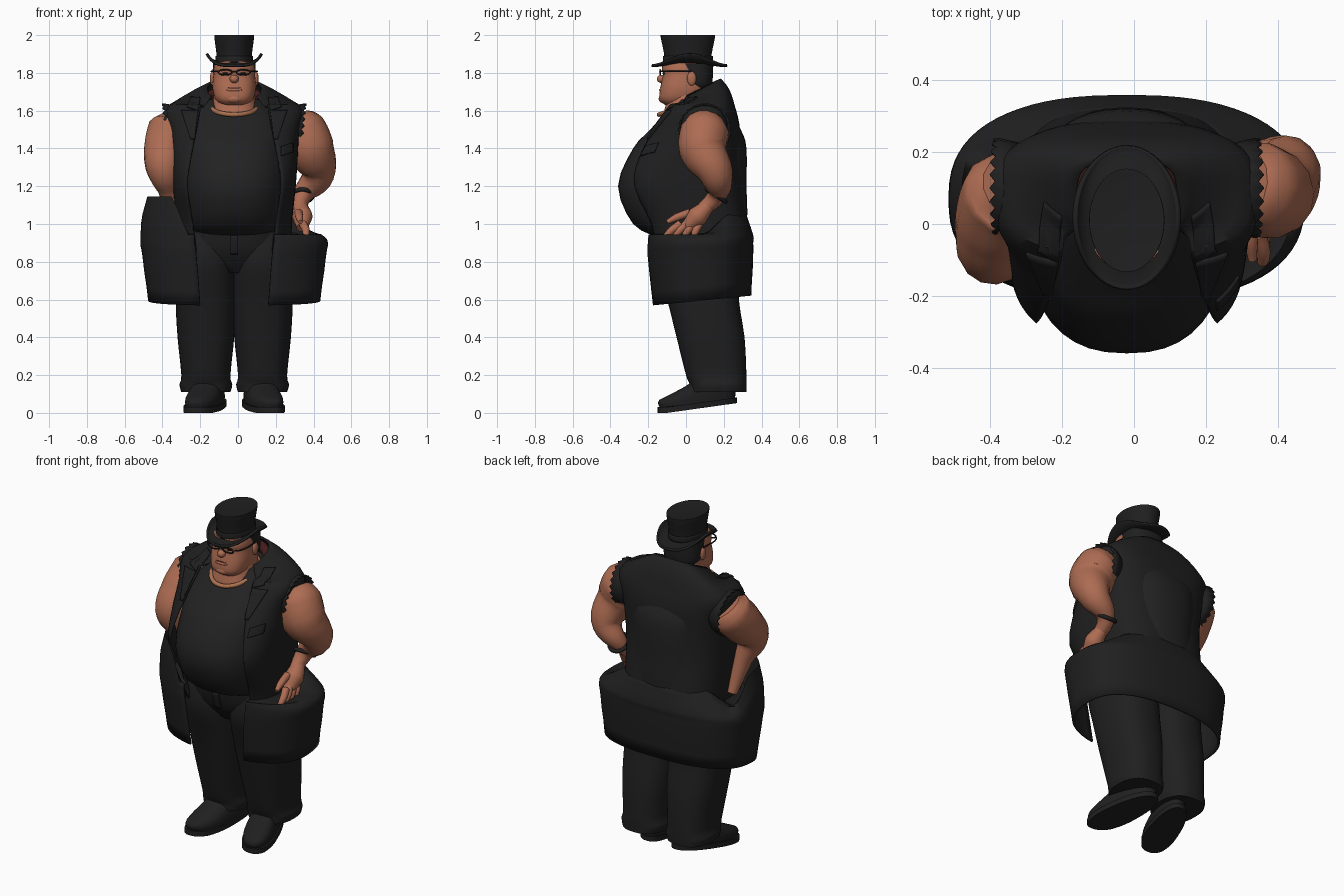
import bpy, bmesh, math
from mathutils import Vector
from mathutils.bvhtree import BVHTree

cube = bpy.data.objects.get("Cube")
if cube:
    bpy.data.objects.remove(cube, do_unlink=True)


def material(name, *rgb):
    m = bpy.data.materials.new(name)
    m.use_nodes = True
    m.diffuse_color = (*rgb, 1)
    bsdf = m.node_tree.nodes["Principled BSDF"]
    bsdf.inputs["Base Color"].default_value = (*rgb, 1)
    bsdf.inputs["Roughness"].default_value = .8
    return m


COAT = material("coat black", .014, .014, .014)
SHIRT = material("shirt black", .016, .016, .017)
SKIN = material("skin", .42, .15, .085)
RED = material("dark red", .06, .012, .012)
CHAIN = material("chain bronze", .42, .17, .08)
MID = -.02  # body centre line
SIDES = ((1, "left"), (-1, "right"))


def finish(ob, mat):
    ob.data.materials.clear()
    ob.data.materials.append(mat)
    bpy.ops.object.select_all(action='DESELECT')
    ob.select_set(True)
    bpy.context.view_layer.objects.active = ob
    bpy.ops.object.shade_smooth_by_angle(angle=math.radians(50))
    return ob


def from_bmesh(name, bm, mat, thick=0):
    bmesh.ops.recalc_face_normals(bm, faces=bm.faces)
    me = bpy.data.meshes.new(name)
    bm.to_mesh(me)
    bm.free()
    ob = bpy.data.objects.new(name, me)
    bpy.context.collection.objects.link(ob)
    if thick:
        mod = ob.modifiers.new("thickness", 'SOLIDIFY')
        mod.thickness, mod.offset = thick, 0
    return finish(ob, mat)


def power(value, exponent):
    return math.copysign(abs(value) ** exponent, value)


def clamp(value, low=0):
    return max(low, min(1, value))


def refine(rows, steps=3):
    """Ease between sparse sections with a smooth spline."""
    result = []
    for i in range(len(rows) - 1):
        before, after = rows[max(i - 1, 0)], rows[min(i + 2, len(rows) - 1)]
        for k in range(steps):
            t = k / steps
            result.append([b + t / 2 * (c - a + t * (2*a - 5*b + 4*c - d + t * (3*b - a - 3*c + d)))
                           for a, b, c, d in zip(before, rows[i], rows[i + 1], after)])
    return result + [rows[-1]]


def loft(name, rows, mat, cx=MID, n=2.4, count=40, thick=0, warp=None):
    """Stack rounded sections (z, y centre, x radius, y radius[, half width of front opening])."""
    bm = bmesh.new()
    rings = []
    is_open = len(rows[0]) > 4
    for z, cy, rx, ry, *gap in refine(rows):
        start = math.asin(clamp((gap[0] / rx) ** (n / 2))) if gap else 0
        ring = []
        for i in range(count):
            t = start + (math.tau - 2 * start) * i / (count - 1 if gap else count)
            p = Vector((cx + rx * power(math.sin(t), 2 / n), cy - ry * power(math.cos(t), 2 / n), z))
            ring.append(bm.verts.new(warp(p) if warp else p))
        rings.append(ring)
    for low, high in zip(rings, rings[1:]):
        for i in range(count - 1 if is_open else count):
            j = (i + 1) % count
            bm.faces.new((low[i], low[j], high[j], high[i]))
    if not is_open and not thick:
        bm.faces.new(rings[0])
        bm.faces.new(rings[-1])
    return from_bmesh(name, bm, mat, thick)


def tube(name, pts, mat, cyclic=False):
    """Round limb through (x, y, z, radius) points."""
    cu = bpy.data.curves.new(name, 'CURVE')
    cu.dimensions = '3D'
    cu.bevel_depth, cu.bevel_resolution, cu.resolution_u = 1, 5, 6
    cu.use_fill_caps = True
    spline = cu.splines.new('BEZIER')
    spline.bezier_points.add(len(pts) - 1)
    spline.use_cyclic_u = cyclic
    for bp, p in zip(spline.bezier_points, pts):
        bp.co, bp.radius = p[:3], p[3]
        bp.handle_left_type = bp.handle_right_type = 'AUTO'
    ob = bpy.data.objects.new(name, cu)
    bpy.context.collection.objects.link(ob)
    bpy.ops.object.select_all(action='DESELECT')
    ob.select_set(True)
    bpy.context.view_layer.objects.active = ob
    bpy.ops.object.convert(target='MESH')
    return finish(bpy.context.object, mat)


def blob(name, loc, size, mat):
    bm = bmesh.new()
    bmesh.ops.create_uvsphere(bm, u_segments=20, v_segments=12, radius=1)
    for v in bm.verts:
        v.co = Vector(loc) + Vector(a * b for a, b in zip(v.co, size))
    return from_bmesh(name, bm, mat)


def hoop(name, loc, rx, ry, thickness, mat, slope=0, upright=False):
    pts = []
    for i in range(12):
        t = math.tau * i / 12
        a, b = rx * math.cos(t), ry * math.sin(t)
        offset = (a, 0, b) if upright else (a, b, slope * b)
        pts.append((*(Vector(loc) + Vector(offset)), thickness))
    return tube(name, pts, mat, True)


def patch(name, corners, target):
    """Thin cloth panel laid on the front of a target, from four (x, z) corners."""
    tree = BVHTree.FromObject(target, bpy.context.evaluated_depsgraph_get())
    a, b, c, d = (Vector((MID + x, z)) for x, z in corners)
    bm = bmesh.new()
    bmesh.ops.create_grid(bm, x_segments=8, y_segments=8, size=.5)
    for v in bm.verts:
        p = a.lerp(b, v.co.x + .5).lerp(d.lerp(c, v.co.x + .5), v.co.y + .5)
        source = Vector((p.x, -.6, p.y))
        hit = tree.ray_cast(source, Vector((0, 1, 0)))[0] or tree.find_nearest(source)[0]
        v.co = (p.x, hit.y - .007, p.y)
    return from_bmesh(name, bm, COAT, .009)


# Shirt over the big belly, and the trousers
loft("shirt", [(.93, .05, .2, .2), (1, .02, .26, .3), (1.2, -.02, .28, .34), (1.4, .02, .28, .3),
               (1.5, .05, .28, .24), (1.66, .08, .17, .12)], SHIRT)
hips = loft("trouser_hips", [(.74, .06, .2, .14), (.85, .06, .28, .22), (1, .05, .27, .24)], COAT)
patch("trouser_fly", [(-.02, .84), (.02, .84), (.02, .94), (-.02, .94)], hips)

for s, side in SIDES:
    loft(side + "_trouser_leg", [
        (.11, .17, .13, .15), (.15, .17, .14, .15), (.2, .16, .13, .16), (.4, .13, .15, .18),
        (.6, .09, .16, .19), (.8, .06, .15, .22), (.95, .06, .13, .2)], COAT, MID + s * .15, 2.5)

    # Shoes, toes turned out and heels lifted
    def place(p, s=s):
        x = p.x * (1 - .6 * max(0, p.y)) - .25 * (p.y - .1)
        return Vector((MID + s * (.14 + x), p.y, p.z + .14 * max(0, p.y + .1)))
    loft(side + "_shoe_sole", [(0, .06, .1, .21), (.03, .06, .1, .21)], COAT, 0, warp=place)
    loft(side + "_shoe", [(.03, .06, .09, .2), (.07, .06, .09, .2), (.12, .11, .08, .13),
                          (.15, .14, .08, .1)], COAT, 0, warp=place)


# Sleeveless coat body, open at the front, its collar standing at the nape
def collar_tilt(p):
    return Vector((p.x, p.y, p.z + .5 * (p.y - .17) * clamp((p.z - 1.63) / .09)))


coat = loft("coat_body", [
    (.84, .08, .3, .26, .2), (1, .05, .3, .27, .22), (1.2, -.02, .32, .31, .25),
    (1.35, 0, .33, .28, .23), (1.5, .05, .34, .23, .2), (1.6, .08, .36, .18, .18),
    (1.68, .09, .27, .14, .17), (1.76, .08, .14, .1, .12)], COAT, MID, 3, 56, .012, collar_tilt)


# Flared skirt joined to the waist, one pocket pulled up by the right hand
def skirt_warp(p):
    if p.z < .65:
        p.z += .1 * (p.y + .17)
    if .89 < p.z < .95 and p.x < -.27:
        p.z += 4 * (p.z - .89) * clamp((-.27 - p.x) / .08) * clamp((.2 - p.y) / .12)
    elif p.z > .95:
        p.z = .93 + (p.z - .93) * clamp((p.y - .1) / .12, .1)
    return p


loft("coat_skirt", [(.57, .08, .45, .26, .18), (.83, .07, .48, .28, .2), (.9, .07, .49, .28, .21),
                    (.94, .07, .46, .28, .21), (1.06, .05, .3, .26, .21)],
     COAT, MID, 2.5, 64, .012, skirt_warp)
patch("left_breast_flap", [(.25, 1.36), (.31, 1.38), (.31, 1.43), (.25, 1.41)], coat)

for s, side in SIDES:
    # Notched lapels
    for name, pts in (("_lapel", [(.21, 1.45), (.23, 1.45), (.28, 1.6), (.19, 1.6)]),
                      ("_collar_wing", [(.19, 1.6), (.25, 1.62), (.23, 1.67), (.18, 1.67)])):
        patch(side + name, [(s * x, z) for x, z in pts], coat)

    # Ragged armhole edge
    bm = bmesh.new()
    inner, outer = [], []
    for i in range(44):
        y, z = math.cos(math.tau * i / 44), math.sin(math.tau * i / 44)
        edge = .355 + .015 * (i % 2) + .012 * z
        for ring, x, r in ((inner, .29, .12), (outer, edge, .135)):
            ring.append(bm.verts.new((MID + s * x, .1 + r * y, 1.5 + r * z)))
    for i in range(44):
        j = (i + 1) % 44
        bm.faces.new((inner[i], inner[j], outer[j], outer[i]))
    from_bmesh(side + "_torn_armhole", bm, COAT, .008)

# Bare arms: the left bends back, the right reaches into its pocket
tube("left_arm", [(.3, .11, 1.53, .1), (.34, .1, 1.49, .13), (.38, .09, 1.4, .13),
                  (.42, .16, 1.26, .09), (.34, .16, 1.15, .05), (.33, .05, 1.05, .03)], SKIN)
tube("right_arm", [(-.33, .1, 1.53, .1), (-.35, .08, 1.49, .13), (-.38, 0, 1.4, .12),
                   (-.39, -.07, 1.3, .1), (-.36, -.03, 1.17, .06), (-.34, .04, .98, .03)], SKIN)
hoop("left_wrist_band", (.34, .16, 1.15), .055, .05, .011, COAT, -.65)

# Left hand resting on the pocket
tube("left_palm", [(.33, .12, 1.1, .035), (.34, .06, 1.04, .055), (.34, 0, .98, .03)], SKIN)
for i, name in enumerate(("index", "middle", "ring", "little")):
    y, reach = .033 * i - .03, .095 - .02 * i
    tube(f"left_{name}_finger", [(.345, y, 1, .022), (.36, y - reach / 2, .965, .02),
                                 (.355, y - reach, .915, .012)], SKIN)
tube("left_thumb", [(.32, .02, 1.06, .022), (.325, -.05, 1.035, .02), (.33, -.1, 1.01, .012)], SKIN)

# Neck, shirt collar and chain
loft("neck", [(1.5, .03, .15, .14), (1.57, .015, .14, .135), (1.62, .01, .12, .12),
              (1.74, .03, .1, .11)], SKIN)
hoop("red_collar", (MID, .04, 1.625), .16, .155, .026, RED, .55)
hoop("neck_chain", (MID, 0, 1.625), .125, .143, .012, CHAIN, .32)

# Heavy-jawed head
loft("head", [(1.63, -.03, .07, .08), (1.66, -.03, .1, .11), (1.72, -.01, .115, .126),
              (1.79, 0, .11, .122), (1.82, 0, .11, .128), (1.86, 0, .1, .12)], SKIN, n=2.6)
loft("hair", [(1.72, .055, .095, .075), (1.75, .05, .113, .09), (1.85, .045, .113, .1)], COAT)
blob("nose", (MID, -.13, 1.768), (.024, .024, .022), SKIN)
blob("chin", (MID, -.115, 1.663), (.05, .03, .025), SKIN)
blob("lower_lip", (MID, -.13, 1.71), (.045, .012, .009), SKIN)
blob("mouth_line", (MID, -.132, 1.721), (.036, .006, .002), RED)
for s, side in SIDES:
    blob(side + "_ear", (MID + s * .115, .03, 1.77), (.014, .024, .038), SKIN)
    blob(side + "_eye", (MID + s * .045, -.113, 1.797), (.018, .012, .006), COAT)
    hoop(side + "_glasses_rim", (MID + s * .048, -.137, 1.803), .036, .014, .004, COAT, upright=True)
    tube(side + "_glasses_arm", [(MID + s * x, y, 1.808, .004) for x, y in
                                 ((.084, -.137), (.113, -.1), (.118, .03))], COAT)
tube("glasses_bridge", [(MID + x, -.138, 1.805, .004) for x in (-.014, .014)], COAT)

# Top hat with a brim curled up at the sides
loft("hat_crown", [(1.835, .01, .09, .125), (1.9, .01, .094, .126), (1.99, .01, .105, .144),
                   (2, .01, .1, .14)], COAT, n=2)
loft("hat_band", [(1.855, .01, .096, .13), (1.89, .01, .097, .131)], SHIRT, n=2, thick=.004)


def curl(p):
    return Vector((p.x, p.y, p.z + .062 * (abs(p.x - MID) / .145) ** 4))


loft("hat_brim", [(1.85, .01, .085, .12), (1.838, .016, .132, .18), (1.84, .018, .145, .2)],
     COAT, n=2, count=48, thick=.014, warp=curl)
